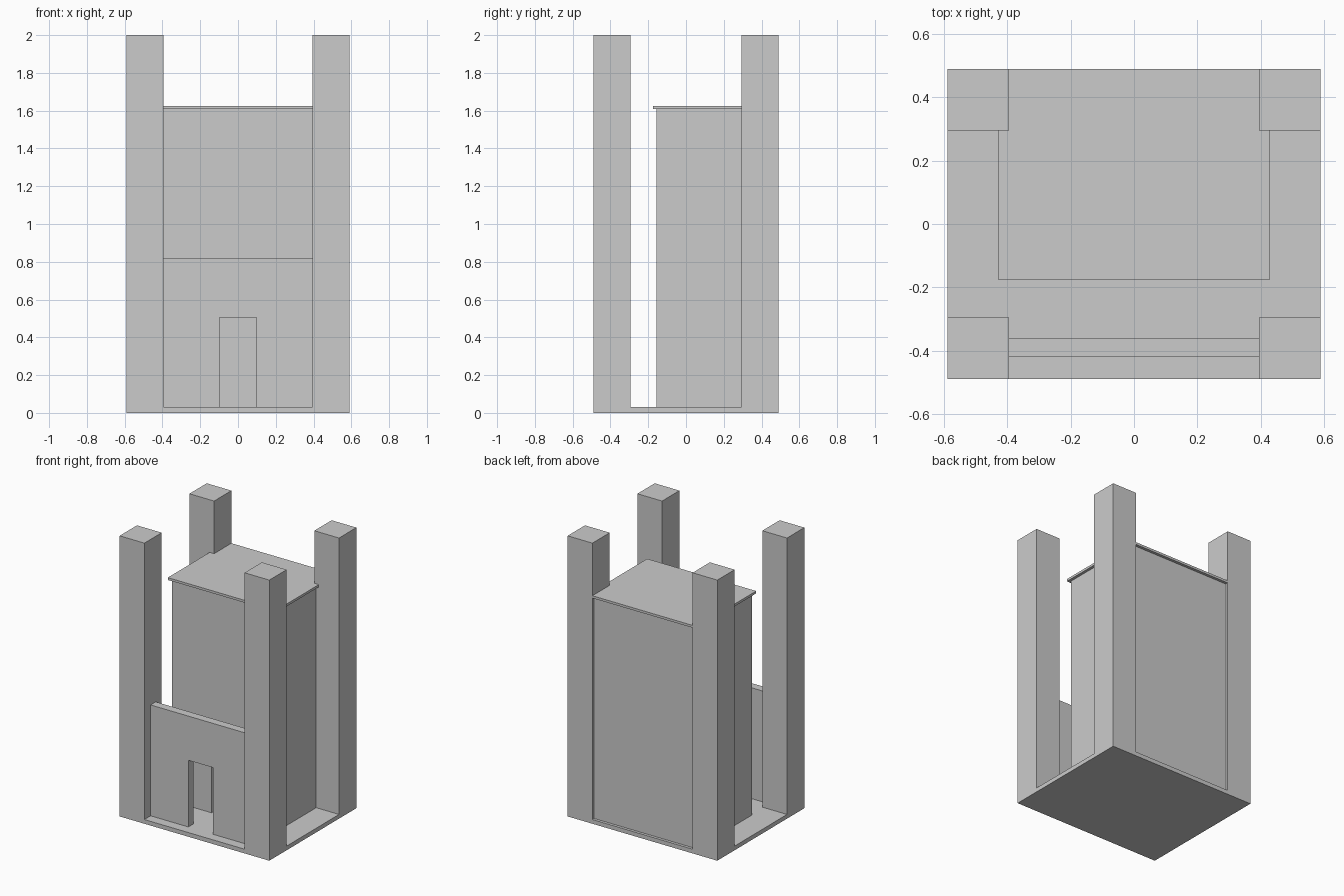
import bpy
import bmesh

if "Cube" in bpy.data.objects:
    bpy.data.objects.remove(bpy.data.objects["Cube"])

HX, HY = 0.59, 0.49      # half footprint
FLOOR = 0.03             # top of the base slab
PILLAR = 0.195           # pillar width
DOOR_W, DOOR_TOP = 0.0975, 0.505


def add_object(name, bm):
    bmesh.ops.recalc_face_normals(bm, faces=bm.faces)
    mesh = bpy.data.meshes.new(name)
    bm.to_mesh(mesh)
    bm.free()
    obj = bpy.data.objects.new(name, mesh)
    bpy.context.collection.objects.link(obj)
    return obj


def box(name, x0, x1, y0, y1, z0, z1):
    bm = bmesh.new()
    bmesh.ops.create_cube(bm, size=1)
    for v in bm.verts:
        v.co.x = x1 if v.co.x > 0 else x0
        v.co.y = y1 if v.co.y > 0 else y0
        v.co.z = z1 if v.co.z > 0 else z0
    return add_object(name, bm)


def door_wall(name, half, y0, y1, top):
    """Wall profile with a doorway, extruded from y0 to y1."""
    profile = [(-half, FLOOR), (-DOOR_W, FLOOR), (-DOOR_W, DOOR_TOP),
               (DOOR_W, DOOR_TOP), (DOOR_W, FLOOR), (half, FLOOR),
               (half, top), (-half, top)]
    bm = bmesh.new()
    face = bm.faces.new([bm.verts.new((x, y0, z)) for x, z in profile])
    geom = bmesh.ops.extrude_face_region(bm, geom=[face], use_keep_orig=True)["geom"]
    for v in geom:
        if isinstance(v, bmesh.types.BMVert):
            v.co.y = y1
    return add_object(name, bm)


# Base slab
box("base", -HX, HX, -HY, HY, 0, FLOOR)

# Four corner pillars
for sx, side in ((-1, "left"), (1, "right")):
    for sy, end in ((-1, "front"), (1, "back")):
        xs = sorted((sx * HX, sx * (HX - PILLAR)))
        ys = sorted((sy * HY, sy * (HY - PILLAR)))
        box(f"{end}_{side}_pillar", *xs, *ys, 0, 2)

# Low outer wall with doorway, between the front pillars
door_wall("gate_wall", HX - PILLAR, -0.42, -0.362, 0.82)

# Hollow inner tower with a matching doorway
W, Y0, Y1, TOP, T = 0.41, -0.157, 0.47, 1.608, 0.058
door_wall("tower_front", W, Y0, Y0 + T, TOP)
box("tower_back", -W, W, Y1 - T, Y1, FLOOR, TOP)
box("tower_left", -W, -W + T, Y0 + T, Y1 - T, FLOOR, TOP)
box("tower_right", W - T, W, Y0 + T, Y1 - T, FLOOR, TOP)

# Overhanging flat roof
box("roof", -0.43, 0.43, -0.176, HY, TOP, 1.625)
